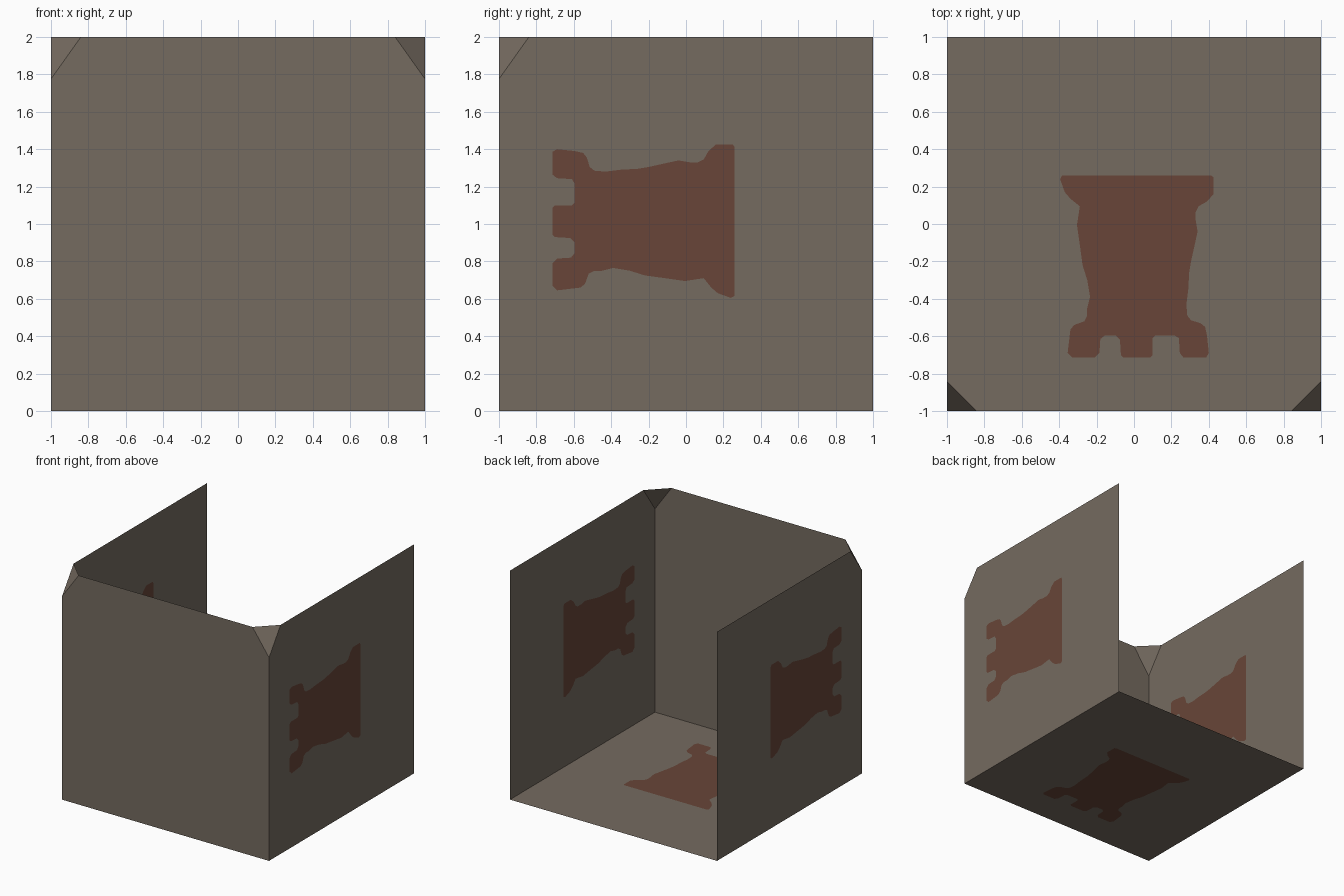
import bpy, bmesh
from mathutils import Vector

if "Cube" in bpy.data.objects:
    bpy.data.objects.remove(bpy.data.objects["Cube"])


def material(name, rgb):
    m = bpy.data.materials.new(name)
    m.diffuse_color = (*rgb, 1)
    m.use_nodes = True
    m.node_tree.nodes["Principled BSDF"].inputs["Base Color"].default_value = m.diffuse_color
    return m


STONE = material("grey_brown", (0.178, 0.147, 0.117))
RUST = material("rust_red", (0.138, 0.060, 0.040))

# Tower emblem outline: (y position, offset across the panel)
EMBLEM = [
    (.26, .41), (.25, .425), (.16, .425), (.12, .39), (.095, .345), (.065, .33),
    (.02, .33), (-.04, .34), (-.11, .325), (-.20, .305), (-.26, .295),
    (-.35, .29), (-.43, .28), (-.49, .285), (-.515, .305), (-.53, .355),
    (-.55, .38), (-.595, .39), (-.69, .40), (-.715, .385), (-.715, .265),
    (-.69, .245), (-.61, .24), (-.595, .215), (-.595, .115), (-.61, .10),
    (-.70, .10), (-.715, .085), (-.715, -.055), (-.70, -.07), (-.62, -.075),
    (-.595, -.10), (-.595, -.155), (-.615, -.18), (-.69, -.185),
    (-.715, -.21), (-.715, -.33), (-.69, -.355), (-.565, -.34),
    (-.54, -.32), (-.52, -.265), (-.49, -.25), (-.45, -.25), (-.39, -.235),
    (-.30, -.25), (-.22, -.275), (-.11, -.29), (-.005, -.305), (.06, -.295),
    (.095, -.29), (.135, -.34), (.17, -.37), (.24, -.395), (.26, -.385),
]
CUT, CUT_Z = 0.16, 1.775     # cut corners at the top front


def sheet(name, outline, outward, emblem=None):
    """Thin flat panel; an emblem is cut into it as a face of its own."""
    bm = bmesh.new()
    outer = [bm.verts.new(p) for p in outline]
    if emblem:
        inner = [bm.verts.new(p) for p in emblem]
        edges = [bm.edges.new((ring[i - 1], ring[i]))
                 for ring in (outer, inner) for i in range(len(ring))]
        bmesh.ops.triangle_fill(bm, use_beauty=True, edges=edges, normal=outward)
        bm.faces.new(inner).material_index = 1
    else:
        bm.faces.new(outer)
    bm.normal_update()
    for f in bm.faces:
        if f.normal.dot(Vector(outward)) < 0:
            f.normal_flip()
    me = bpy.data.meshes.new(name)
    bm.to_mesh(me)
    bm.free()
    me.materials.append(STONE)
    if emblem:
        me.materials.append(RUST)
    bpy.context.collection.objects.link(bpy.data.objects.new(name, me))


# Floor with emblem
sheet("floor_panel", [(-1, -1, 0), (1, -1, 0), (1, 1, 0), (-1, 1, 0)],
      (0, 0, -1), [(u, y, 0) for y, u in EMBLEM])

# Plain front wall with both upper corners cut
sheet("front_panel", [(-1, -1, 0), (1, -1, 0), (1, -1, CUT_Z), (1 - CUT, -1, 2),
                      (CUT - 1, -1, 2), (-1, -1, CUT_Z)], (0, -1, 0))

# Side walls with emblems, and the small triangles closing the cut corners
for side, s in (("left", -1), ("right", 1)):
    sheet(side + "_panel", [(s, -1, 0), (s, 1, 0), (s, 1, 2),
                            (s, CUT - 1, 2), (s, -1, CUT_Z)],
          (s, 0, 0), [(s, y, 1 + u) for y, u in EMBLEM])
    sheet(side + "_corner", [(s, -1, CUT_Z), (s * (1 - CUT), -1, 2),
                             (s, CUT - 1, 2)], (s, -1, 1))
